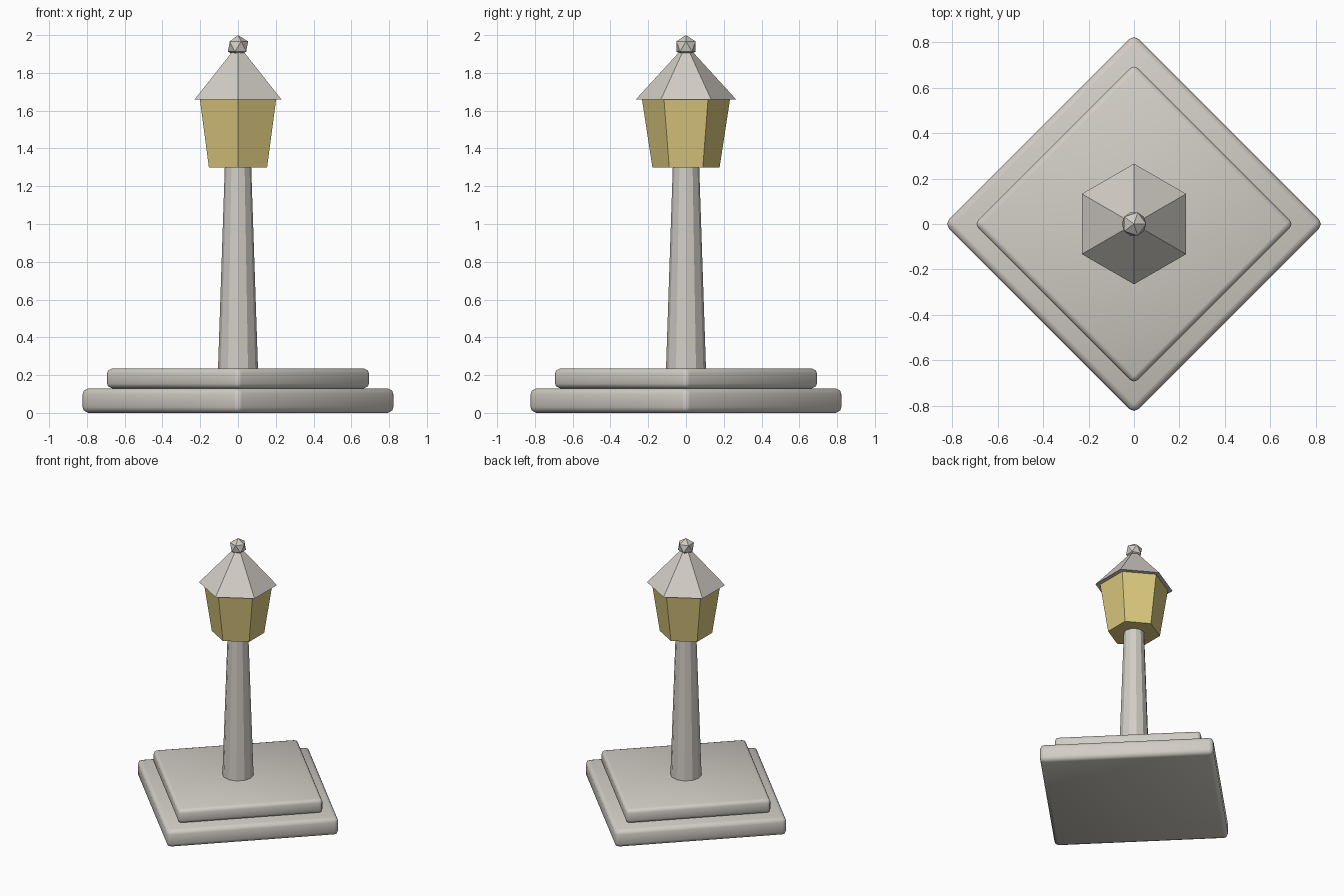
import bpy
from math import radians

if "Cube" in bpy.data.objects:
    bpy.data.objects.remove(bpy.data.objects["Cube"], do_unlink=True)


def make_material(name, color):
    mat = bpy.data.materials.new(name)
    mat.use_nodes = True
    mat.diffuse_color = color
    mat.node_tree.nodes["Principled BSDF"].inputs["Base Color"].default_value = color
    return mat


stone = make_material("pale stone", (0.64, 0.61, 0.56, 1))
glass = make_material("warm yellow glass", (0.71, 0.58, 0.21, 1))


def finish(name, mat):
    obj = bpy.context.object
    obj.name = name
    obj.data.materials.append(mat)
    return obj


def slab(name, half, z0, z1, bevel):
    """Soft-edged square slab turned corner-on."""
    bpy.ops.mesh.primitive_cube_add(size=1, location=(0, 0, (z0 + z1) / 2),
                                    rotation=(0, 0, radians(45)))
    obj = finish(name, stone)
    obj.scale = (half * 2, half * 2, z1 - z0)
    bpy.ops.object.transform_apply(location=False, rotation=True, scale=True)
    mod = obj.modifiers.new("rounded edges", 'BEVEL')
    mod.width = bevel
    mod.segments = 2
    bpy.ops.object.shade_smooth()


def taper(name, sides, r0, r1, z0, z1, mat):
    """Flat-sided tapered column."""
    bpy.ops.mesh.primitive_cone_add(vertices=sides, radius1=r0, radius2=r1,
                                    depth=z1 - z0, location=(0, 0, (z0 + z1) / 2))
    finish(name, mat)


# Stepped base
slab("lower_base", 0.59, 0.0, 0.13, 0.03)
slab("upper_base", 0.497, 0.13, 0.235, 0.025)

# Post, lantern and roof
taper("post", 12, 0.106, 0.07, 0.23, 1.3, stone)
taper("lantern", 6, 0.178, 0.233, 1.3, 1.66, glass)
taper("roof", 6, 0.265, 0.0, 1.66, 1.95, stone)

# Faceted finial
bpy.ops.mesh.primitive_ico_sphere_add(subdivisions=1, radius=0.06, location=(0, 0, 1.94))
finish("finial", stone)
